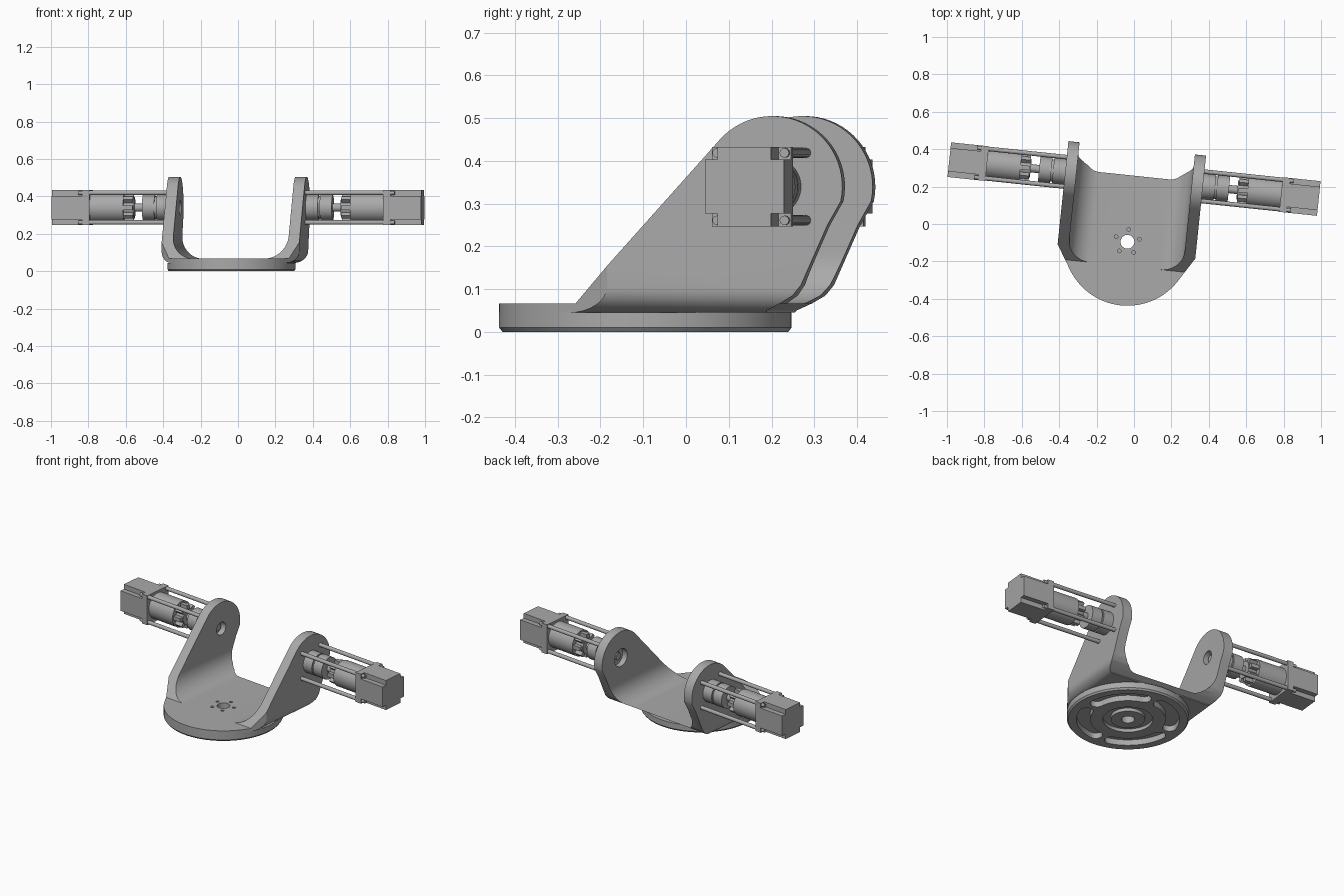
import bpy, bmesh, math
from math import cos, sin, radians
from mathutils import Matrix, Vector

old = bpy.data.objects.get("Cube")
if old:
    bpy.data.objects.remove(old, do_unlink=True)

grey = bpy.data.materials.new("machined grey")
grey.use_nodes = True
COLOR = (0.4, 0.4, 0.4, 1)
grey.diffuse_color = COLOR
grey.node_tree.nodes["Principled BSDF"].inputs["Base Color"].default_value = COLOR

# Whole assembly is turned slightly about the base centre
PLACE = Matrix.Translation((-0.035, -0.095, 0)) @ Matrix.Rotation(radians(-6), 4, 'Z')
AXIS_Y, AXIS_Z = 0.337, 0.34
BASE_R, DISC_TOP, FLOOR = 0.342, 0.045, 0.067


def finish(name, bm, smooth=True):
    bmesh.ops.recalc_face_normals(bm, faces=bm.faces[:])
    bm.transform(PLACE)
    me = bpy.data.meshes.new(name)
    bm.to_mesh(me)
    bm.free()
    me.materials.append(grey)
    ob = bpy.data.objects.new(name, me)
    bpy.context.collection.objects.link(ob)
    if smooth:
        shade(ob)
    return ob


def select(ob):
    bpy.ops.object.select_all(action='DESELECT')
    ob.select_set(True)
    bpy.context.view_layer.objects.active = ob


def shade(ob):
    select(ob)
    bpy.ops.object.shade_smooth_by_angle(angle=radians(25))


def arc(cx, cy, r, a, b, n=12):
    return [(cx + r * cos(radians(a + (b - a) * i / n)),
             cy + r * sin(radians(a + (b - a) * i / n))) for i in range(n + 1)]


def add_prism(bm, pts, axis, lo, hi):
    """Extrude a closed outline along x, y or z."""
    def put(p, t):
        return {'x': (t, p[0], p[1]), 'y': (p[0], t, p[1]), 'z': (p[0], p[1], t)}[axis]
    face = bm.faces.new([bm.verts.new(put(p, lo)) for p in pts])
    ext = bmesh.ops.extrude_face_region(bm, geom=[face])
    verts = [v for v in ext['geom'] if isinstance(v, bmesh.types.BMVert)]
    bmesh.ops.translate(bm, verts=verts, vec=Vector(put((0, 0), hi - lo)))


def prism(name, pts, axis, lo, hi, smooth=False):
    bm = bmesh.new()
    add_prism(bm, pts, axis, lo, hi)
    return finish(name, bm, smooth)


def circle(cx, cy, r, n=48):
    return arc(cx, cy, r, 0, 360, n)[:-1]


def boolean(ob, cutter, operation):
    mod = ob.modifiers.new("cut", 'BOOLEAN')
    mod.operation, mod.object, mod.solver = operation, cutter, 'EXACT'
    select(ob)
    bpy.ops.object.modifier_apply(modifier=mod.name)
    bpy.data.objects.remove(cutter, do_unlink=True)


# Yoke: U section trimmed by the side outline and the plan outline
outer = [(0.31, DISC_TOP)] + arc(0.31, 0.105, 0.06, -90, 0, 8)[1:] + [(0.37, 0.6), (0.31, 0.6)]
right_half = outer + arc(0.19, 0.187, 0.12, 0, -90, 12)
u_section = right_half + [(-x, z) for x, z in reversed(right_half)]
yoke = prism("yoke", u_section, 'y', -0.4, 0.6)

side = [(-0.45, 0.0), (-0.45, FLOOR), (-0.13, FLOOR)]
side += arc(AXIS_Y, AXIS_Z, 0.165, 138, -12, 28)
side += [(0.467, 0.25), (0.405, 0.11), (0.385, 0.085), (0.355, FLOOR), (0.32, 0.05), (0.3, 0.0)]
boolean(yoke, prism("side_outline", side, 'x', -0.5, 0.5), 'INTERSECT')

plan = arc(0, 0, BASE_R, 211.4, 328.6, 40) + [(0.371, -0.05), (0.371, 0.7), (-0.371, 0.7), (-0.371, -0.05)]
boolean(yoke, prism("plan_outline", plan, 'z', -0.1, 0.8), 'INTERSECT')

# Bearing bores through the arms, wider on the inner faces
for s, r in ((1, 0.055), (-1, 0.04)):
    for radius, reach in ((r, 0.345), (0.03, 0.4)):
        lo, hi = sorted((s * 0.25, s * reach))
        boolean(yoke, prism("bore", circle(AXIS_Y, AXIS_Z, radius, 32), 'x', lo, hi), 'DIFFERENCE')

# Centre hole and five bolt holes in the floor
bm = bmesh.new()
add_prism(bm, circle(0, 0, 0.037, 32), 'z', -0.1, 0.2)
for i in range(5):
    a = radians(90 + 72 * i)
    add_prism(bm, circle(0.066 * cos(a), 0.066 * sin(a), 0.01, 16), 'z', 0.03, 0.2)
boolean(yoke, finish("floor_holes", bm, False), 'DIFFERENCE')
shade(yoke)

# Base disc with a chamfered lower rim
bm = bmesh.new()
rims = []
for r, z in ((BASE_R - 0.008, 0), (BASE_R, 0.01), (BASE_R, DISC_TOP)):
    rims.append([bm.verts.new((x, y, z)) for x, y in circle(0, 0, r, 96)])
for low, high in zip(rims, rims[1:]):
    for i in range(96):
        j = (i + 1) % 96
        bm.faces.new((low[i], low[j], high[j], high[i]))
bm.faces.new(rims[0])
bm.faces.new(rims[-1])
disc = finish("base_disc", bm, False)

# Underside pockets: four curved slots, a ring groove and the centre hole
bm = bmesh.new()
for k in range(4):
    m = 45 + 90 * k
    end_a, end_b = radians(m - 33), radians(m + 33)
    slot = arc(0, 0, 0.288, m - 33, m + 33, 20)
    slot += arc(0.25 * cos(end_b), 0.25 * sin(end_b), 0.038, m + 33, m + 213, 8)[1:-1]
    slot += arc(0, 0, 0.212, m + 33, m - 33, 20)
    slot += arc(0.25 * cos(end_a), 0.25 * sin(end_a), 0.038, m + 147, m + 327, 8)[1:-1]
    add_prism(bm, slot, 'z', -0.1, 0.035)
add_prism(bm, circle(0, 0, 0.037, 32), 'z', -0.1, 0.2)
boolean(disc, finish("pockets", bm, False), 'DIFFERENCE')
groove = prism("groove", circle(0, 0, 0.14), 'z', -0.1, 0.02)
boolean(groove, prism("groove_core", circle(0, 0, 0.095), 'z', -0.2, 0.2), 'DIFFERENCE')
boolean(disc, groove, 'DIFFERENCE')
shade(disc)


# Drive units, one outside each arm
def drive(s, label):
    def span(a, b):
        return sorted((s * a, s * b))

    def round_part(name, r, a, b, n=40):
        prism(label + name, circle(AXIS_Y, AXIS_Z, r, n), 'x', *span(a, b), smooth=True)

    # Motor body with notched corners on a square flange
    h, c = 0.093, 0.063
    corner = [(h, -c), (h, c), (c, c), (c, h)]
    body = []
    for q in range(4):
        turn = Matrix.Rotation(radians(90 * q), 2)
        for p in corner[1:]:
            v = turn @ Vector(p)
            body.append((AXIS_Y + v.x, AXIS_Z + v.y))
    prism(label + "motor_body", body, 'x', *span(0.83, 0.993))
    square = [(AXIS_Y + a * h, AXIS_Z + b * h) for a, b in ((-1, -1), (1, -1), (1, 1), (-1, 1))]
    prism(label + "motor_flange", square, 'x', *span(0.79, 0.83))

    # Gearhead, shaft and clamped coupling
    round_part("gearhead", 0.08, 0.61, 0.79)
    round_part("claw_core", 0.05, 0.555, 0.61)
    round_part("shaft", 0.022, 0.33, 0.56, 24)
    round_part("coupling_outer", 0.068, 0.445, 0.51)
    round_part("coupling_neck", 0.06, 0.435, 0.445)
    round_part("coupling_inner", 0.068, 0.365, 0.435)

    # Claw teeth around the core
    bm = bmesh.new()
    for i in range(8):
        spin = Matrix.Rotation(radians(45 * i), 4, 'X')
        place = Matrix.Translation((s * 0.585, AXIS_Y, AXIS_Z)) @ spin @ Matrix.Translation((0, 0, 0.055))
        bmesh.ops.create_cube(bm, size=1, matrix=place @ Matrix.Diagonal((0.05, 0.024, 0.034, 1)))
    finish(label + "claw_teeth", bm, False)

    # Four tie rods from the arm to screw heads behind the flange
    bm = bmesh.new()
    for a in (-1, 1):
        for b in (-1, 1):
            y, z = AXIS_Y + a * 0.079, AXIS_Z + b * 0.079
            add_prism(bm, circle(y, z, 0.012, 16), 'x', *span(0.36, 0.79))
            add_prism(bm, circle(y, z, 0.011, 16), 'x', *span(0.83, 0.85))
    finish(label + "tie_rods", bm)


drive(1, "left_")
drive(-1, "right_")
